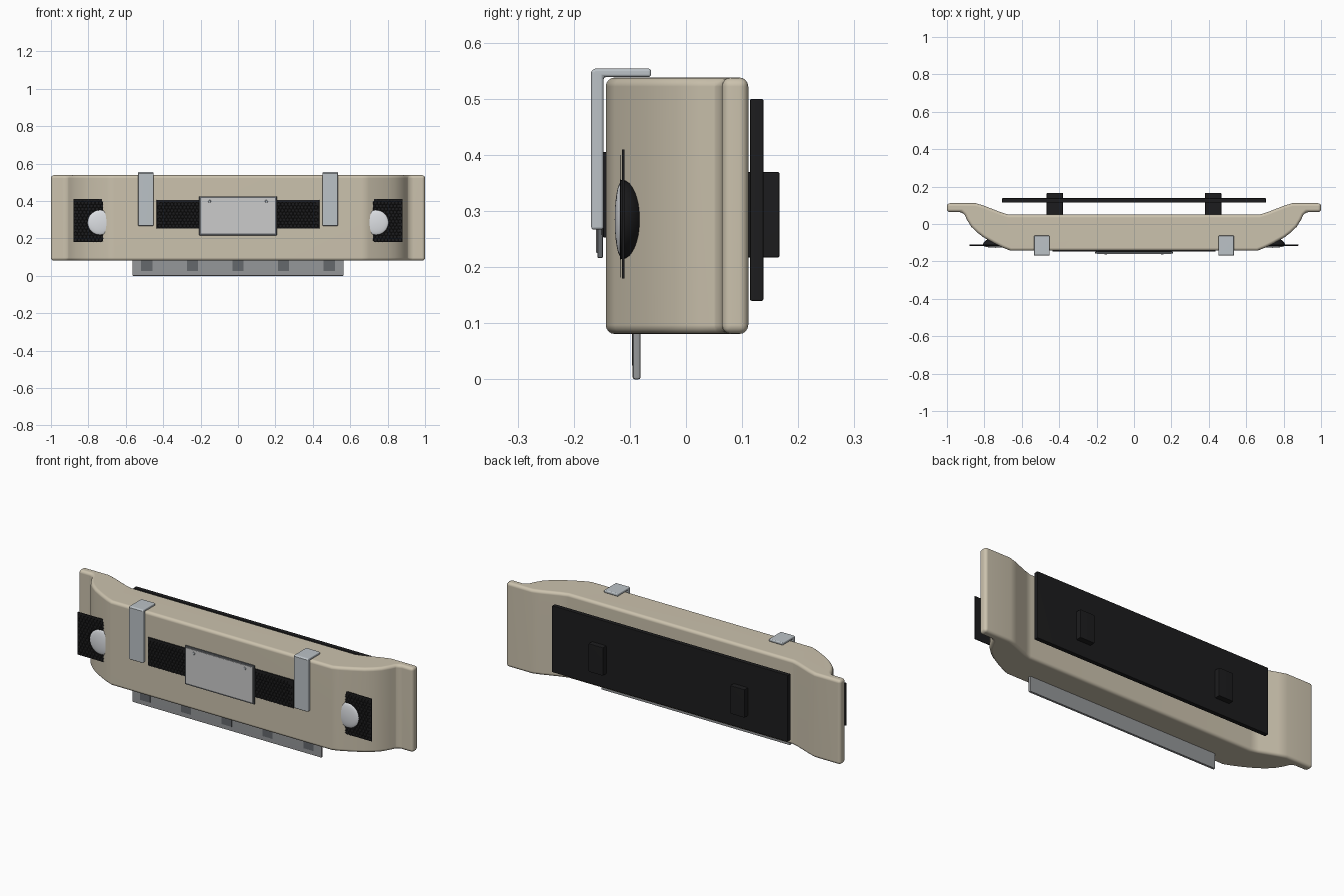
import bpy, bmesh, math
from mathutils import Matrix, Vector

if "Cube" in bpy.data.objects:
    bpy.data.objects.remove(bpy.data.objects["Cube"])


def material(name, rgb):
    m = bpy.data.materials.new(name)
    m.diffuse_color = (*rgb, 1)
    m.use_nodes = True
    m.node_tree.nodes["Principled BSDF"].inputs["Base Color"].default_value = m.diffuse_color
    return m


TAN = material("tan_paint", (0.60, 0.54, 0.42))
BLACK = material("black_plastic", (0.012, 0.012, 0.013))
STEEL = material("steel", (0.50, 0.54, 0.57))
GREY = material("skid_grey", (0.30, 0.31, 0.32))
DARK = material("dark_grey", (0.13, 0.14, 0.15))
WHITE = material("plate_white", (0.62, 0.63, 0.60))
LENS = material("lens", (0.72, 0.74, 0.77))


def finish(name, bm, mat, angle=35):
    bmesh.ops.recalc_face_normals(bm, faces=bm.faces[:])
    me = bpy.data.meshes.new(name)
    bm.to_mesh(me)
    bm.free()
    me.materials.append(mat)
    ob = bpy.data.objects.new(name, me)
    bpy.context.collection.objects.link(ob)
    bpy.ops.object.select_all(action='DESELECT')
    ob.select_set(True)
    bpy.context.view_layer.objects.active = ob
    bpy.ops.object.shade_smooth_by_angle(angle=math.radians(angle))
    wn = ob.modifiers.new("weighted_normals", 'WEIGHTED_NORMAL')
    wn.keep_sharp = True
    return ob


def round_edges(bm, width, segs, limit=0.7):
    edges = [e for e in bm.edges if e.calc_face_angle(0) > limit]
    bmesh.ops.bevel(bm, geom=edges, offset=width, segments=segs,
                    profile=0.5, affect='EDGES')


def box(name, x, y, z, mat, bevel=0.002, segs=2):
    # x, y, z are (low, high) pairs
    bm = bmesh.new()
    bmesh.ops.create_cube(bm, size=1)
    for v in bm.verts:
        for i, r in enumerate((x, y, z)):
            v.co[i] = r[1] if v.co[i] > 0 else r[0]
    if bevel:
        round_edges(bm, bevel, segs)
    return finish(name, bm, mat)


def prism(name, pts, axis, lo, hi, mat, bevel, segs):
    # extrude a closed profile along z (pts are x, y) or x (pts are y, z)
    bm = bmesh.new()
    if axis == 'z':
        vs = [bm.verts.new((a, b, lo)) for a, b in pts]
        d = Vector((0, 0, hi - lo))
    else:
        vs = [bm.verts.new((lo, a, b)) for a, b in pts]
        d = Vector((hi - lo, 0, 0))
    r = bmesh.ops.extrude_face_region(bm, geom=[bm.faces.new(vs)], use_keep_orig=True)
    bmesh.ops.translate(bm, vec=d, verts=[g for g in r['geom'] if isinstance(g, bmesh.types.BMVert)])
    bmesh.ops.recalc_face_normals(bm, faces=bm.faces[:])
    round_edges(bm, bevel, segs)
    return finish(name, bm, mat)


def hex_mesh(name, x, z, y, mat, r=0.011):
    # honeycomb of thin raised wires facing -y
    bm = bmesh.new()
    dx, dz = r * math.sqrt(3), r * 1.5
    half = dx / 2
    row, cz = 0, z[0] + r
    while cz + r <= z[1] + 1e-6:
        cx = x[0] + half * (1 + row % 2)
        while cx + half <= x[1] + 1e-6:
            vs = [bm.verts.new((cx + r * math.sin(k * math.pi / 3), y,
                                cz + r * math.cos(k * math.pi / 3))) for k in range(6)]
            bm.faces.new(vs)
            cx += dx
        cz += dz
        row += 1
    bmesh.ops.remove_doubles(bm, verts=bm.verts[:], dist=r * 0.1)
    faces = bm.faces[:]
    bmesh.ops.inset_individual(bm, faces=faces, thickness=r * 0.16)
    bmesh.ops.translate(bm, vec=(0, 0.0015, 0), verts=list({v for f in faces for v in f.verts}))
    return finish(name, bm, mat)


# bumper shell: plan profile, right half mirrored
half = [(0.66, -0.143), (0.70, -0.127), (0.75, -0.102), (0.805, -0.071),
        (0.84, -0.044), (0.87, -0.015), (0.893, 0.022), (0.906, 0.05), (0.922, 0.064),
        (1.0, 0.064), (1.0, 0.111), (0.845, 0.111), (0.80, 0.097), (0.71, 0.062), (0.67, 0.05)]
outline = half + [(-a, b) for a, b in reversed(half)]
prism("bumper_shell", outline, 'z', 0.081, 0.538, TAN, 0.016, 4)

# rear panel
box("rear_panel", (-0.705, 0.705), (0.114, 0.138), (0.14, 0.5), BLACK, 0.003)

# skid plate with dark slots
box("skid_plate", (-0.565, 0.565), (-0.095, -0.081), (0, 0.1), GREY, 0.004)
for i in range(-2, 3):
    c = i * 0.244
    box("skid_slot", (c - 0.03, c + 0.03), (-0.0965, -0.09), (0.025, 0.083), DARK, 0)

# central grille
box("grille_panel", (-0.435, 0.435), (-0.148, -0.138), (0.253, 0.405), BLACK, 0.001, 1)
hex_mesh("grille_mesh", (-0.43, 0.43), (0.256, 0.402), -0.151, BLACK)

# blank number plate, frame and screws
box("plate_frame", (-0.208, 0.208), (-0.158, -0.148), (0.216, 0.425), DARK, 0.003)
box("plate", (-0.199, 0.199), (-0.160, -0.154), (0.225, 0.416), WHITE, 0.001)
for s in (-1, 1):
    bm = bmesh.new()
    bmesh.ops.create_cone(bm, cap_ends=True, segments=12, radius1=0.008, radius2=0.006, depth=0.004,
                          matrix=Matrix.Translation((s * 0.152, -0.161, 0.398)) @ Matrix.Rotation(math.pi / 2, 4, 'X'))
    finish("plate_screw", bm, STEEL)

for s in (-1, 1):
    def span(a, b):
        return tuple(sorted((s * a, s * b)))

    # rear mounting block
    box("mount_block", span(0.38, 0.467), (0.045, 0.167), (0.217, 0.37), BLACK, 0.004)

    # over-the-top bracket, L-shaped side profile
    ell = [(-0.169, 0.267), (-0.147, 0.267), (-0.147, 0.539),
           (-0.062, 0.539), (-0.062, 0.554), (-0.164, 0.554), (-0.169, 0.548)]
    a, b = span(0.451, 0.535)
    prism("bracket", ell, 'x', a, b, STEEL, 0.005, 3)

    # lamp mesh plate, partly buried in the shell
    x = span(0.61, 0.879)
    box("lamp_panel", x, (-0.114, -0.110), (0.18, 0.41), BLACK, 0)
    hex_mesh("lamp_mesh", x, (0.181, 0.409), -0.117, BLACK)

    # lamp: dark rear bowl, rim and flattened lens
    for name, r, depth, mat, y0 in (("lamp_bowl", 0.071, 0.047, BLACK, -0.118),
                                    ("lamp_lens", 0.066, -0.011, LENS, -0.116)):
        bm = bmesh.new()
        bmesh.ops.create_uvsphere(bm, u_segments=32, v_segments=16, radius=1)
        bmesh.ops.bisect_plane(bm, geom=bm.verts[:] + bm.edges[:] + bm.faces[:], plane_co=(0, 0, 0),
                               plane_no=(0, 0, 1), clear_inner=True)
        for v in bm.verts:
            p = v.co.copy()
            v.co = (s * 0.738 + p.x * r, y0 + p.z * depth, 0.285 + p.y * r)
        finish(name, bm, mat)
